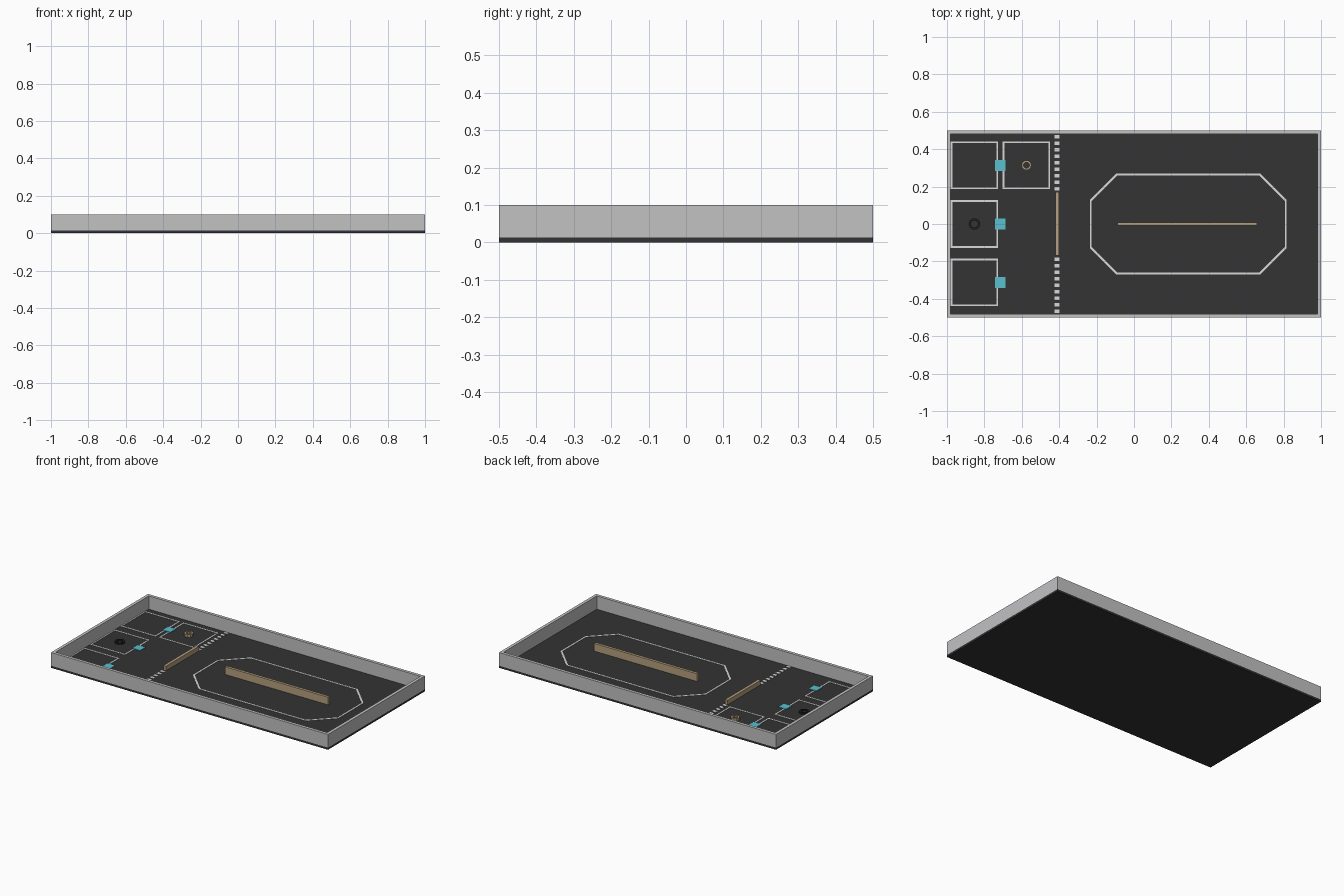
import bpy, bmesh, math

if "Cube" in bpy.data.objects:
    bpy.data.objects.remove(bpy.data.objects["Cube"])

FLOOR = 0.0135   # top of the base slab
LINE = 0.002     # thickness of painted lines


def material(name, rgb):
    m = bpy.data.materials.new(name)
    m.diffuse_color = (*rgb, 1)
    m.use_nodes = True
    m.node_tree.nodes["Principled BSDF"].inputs["Base Color"].default_value = m.diffuse_color
    return m


GREY = material("wall grey", (0.54, 0.54, 0.55))
DARK = material("floor charcoal", (0.033, 0.033, 0.033))
BLACK = material("dark ring", (0.016, 0.016, 0.016))
WHITE = material("line white", (0.7, 0.7, 0.7))
TAN = material("wood tan", (0.46, 0.35, 0.21))
CYAN = material("marker cyan", (0.10, 0.53, 0.62))


def finish(name, bm, mat):
    bmesh.ops.recalc_face_normals(bm, faces=bm.faces)
    me = bpy.data.meshes.new(name)
    bm.to_mesh(me)
    bm.free()
    me.materials.append(mat)
    ob = bpy.data.objects.new(name, me)
    bpy.context.collection.objects.link(ob)
    return ob


def box(name, x0, x1, y0, y1, z0, z1, mat):
    bm = bmesh.new()
    bmesh.ops.create_cube(bm, size=1)
    for v in bm.verts:
        v.co = (x1 if v.co.x > 0 else x0, y1 if v.co.y > 0 else y0,
                z1 if v.co.z > 0 else z0)
    return finish(name, bm, mat)


def frame(name, outer, inner, z0, z1, mat):
    """Closed band between two matching outlines, extruded upward."""
    bm = bmesh.new()
    rings = [[bm.verts.new((x, y, z)) for x, y in loop]
             for loop, z in ((outer, z0), (outer, z1), (inner, z1), (inner, z0))]
    n = len(outer)
    for r in range(4):
        a, b = rings[r], rings[(r + 1) % 4]
        for i in range(n):
            j = (i + 1) % n
            bm.faces.new((a[i], a[j], b[j], b[i]))
    return finish(name, bm, mat)


def rect(cx, cy, hx, hy):
    return [(cx - hx, cy - hy), (cx + hx, cy - hy), (cx + hx, cy + hy), (cx - hx, cy + hy)]


def octagon(cx, hx, hy, cut):
    pts = [(hx, -hy + cut), (hx, hy - cut), (hx - cut, hy), (-hx + cut, hy),
           (-hx, hy - cut), (-hx, -hy + cut), (-hx + cut, -hy), (hx - cut, -hy)]
    return [(cx + x, y) for x, y in pts]


def circle(cx, cy, r, n):
    return [(cx + r * math.cos(2 * math.pi * i / n), cy + r * math.sin(2 * math.pi * i / n))
            for i in range(n)]


# Base slab and surrounding wall
box("floor", -1, 1, -0.5, 0.5, 0, FLOOR, DARK)
frame("outer_wall", rect(0, 0, 1, 0.5), rect(0, 0, 0.98, 0.48), FLOOR, 0.1, GREY)

# Square bays outlined on the floor
for i, (cx, cy) in enumerate([(-0.853, 0.314), (-0.853, 0), (-0.853, -0.312), (-0.575, 0.314)]):
    frame(f"bay_outline_{i}", rect(cx, cy, 0.127, 0.127), rect(cx, cy, 0.118, 0.118),
          FLOOR, FLOOR + LINE, WHITE)

# Doorway markers on the bay edges
for i, cy in enumerate([0.312, 0, -0.312]):
    box(f"door_marker_{i}", -0.744, -0.686, cy - 0.029, cy + 0.029, FLOOR, FLOOR + 0.004, CYAN)

# Dashed dividing line with a low barrier across its middle
for side in (-1, 1):
    for i in range(9):
        y = side * (0.188 + 0.0348 * i)
        box("divider_dash", -0.426, -0.399, y - 0.009, y + 0.009, FLOOR, FLOOR + LINE, WHITE)
box("low_barrier", -0.421, -0.402, -0.168, 0.172, FLOOR, FLOOR + 0.03, TAN)

# Octagonal track and its central barrier
frame("track_outline", octagon(0.29, 0.526, 0.269, 0.14), octagon(0.29, 0.516, 0.259, 0.136),
      FLOOR, FLOOR + LINE, WHITE)
box("long_barrier", -0.087, 0.657, -0.009, 0.009, FLOOR, FLOOR + 0.05, TAN)

# Small rings inside two of the bays
frame("tan_ring", circle(-0.575, 0.314, 0.027, 10), circle(-0.575, 0.314, 0.016, 10),
      FLOOR, FLOOR + 0.018, TAN)
frame("dark_ring", circle(-0.853, 0, 0.031, 10), circle(-0.853, 0, 0.02, 10),
      FLOOR, FLOOR + 0.01, BLACK)
